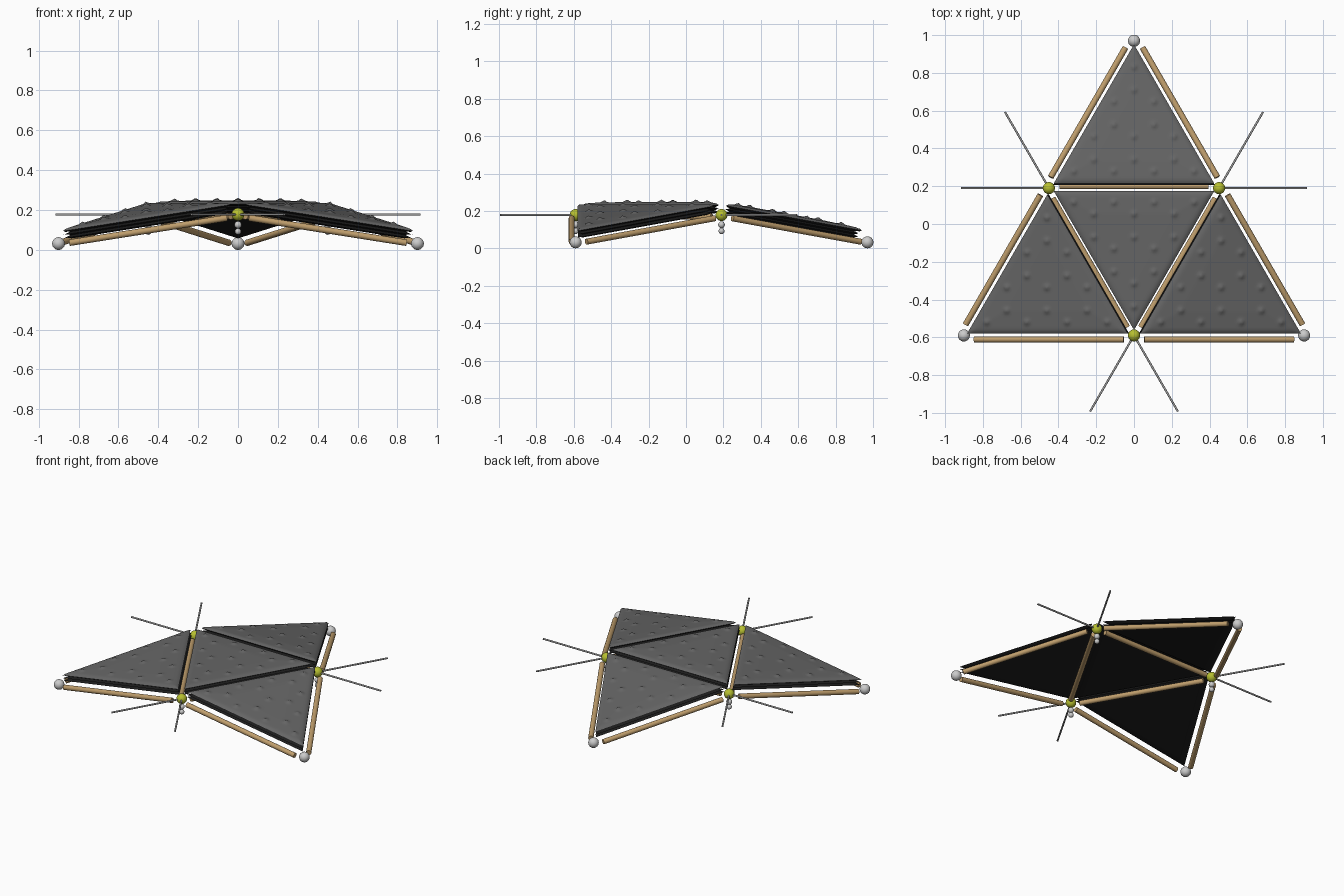
import bpy, bmesh, math
from mathutils import Vector

if "Cube" in bpy.data.objects:
    bpy.data.objects.remove(bpy.data.objects["Cube"])


def material(name, r, g, b):
    m = bpy.data.materials.new(name)
    m.diffuse_color = (r, g, b, 1)
    m.use_nodes = True
    m.node_tree.nodes["Principled BSDF"].inputs["Base Color"].default_value = m.diffuse_color
    return m


WOOD = material("tan wood", 0.52, 0.34, 0.15)
GREY = material("cushion grey", 0.13, 0.13, 0.13)
BLACK = material("backing black", 0.012, 0.012, 0.012)
WHITE = material("pale grey", 0.60, 0.60, 0.60)
LIME = material("yellow green", 0.47, 0.52, 0.03)
STEEL = material("steel grey", 0.36, 0.36, 0.36)

CY = -0.07                       # centre of the triangular frame
INNER_Z, OUTER_Z = 0.178, 0.036


def polar(radius, deg, z):
    a = math.radians(deg)
    return Vector((radius * math.cos(a), CY + radius * math.sin(a), z))


inner = [polar(0.52, a, INNER_Z) for a in (-90, 30, 150)]
outer = [polar(1.04, a, OUTER_Z) for a in (-30, 90, 210)]


def finish(bm, name, mats):
    me = bpy.data.meshes.new(name)
    bm.to_mesh(me)
    bm.free()
    for m in mats:
        me.materials.append(m)
    ob = bpy.data.objects.new(name, me)
    bpy.context.collection.objects.link(ob)
    bpy.ops.object.select_all(action='DESELECT')
    ob.select_set(True)
    bpy.context.view_layer.objects.active = ob
    bpy.ops.object.shade_smooth_by_angle(angle=math.radians(50))
    return ob


def ball(name, centre, radius, mat):
    bm = bmesh.new()
    bmesh.ops.create_uvsphere(bm, u_segments=24, v_segments=14, radius=radius)
    bmesh.ops.translate(bm, verts=bm.verts, vec=centre)
    finish(bm, name, [mat])


def rod(name, a, b, radius, mat):
    bm = bmesh.new()
    d = b - a
    bmesh.ops.create_cone(bm, cap_ends=True, segments=20, radius1=radius,
                          radius2=radius, depth=d.length)
    bm.transform(d.to_track_quat('Z', 'Y').to_matrix().to_4x4())
    bmesh.ops.translate(bm, verts=bm.verts, vec=(a + b) / 2)
    finish(bm, name, [mat])


def strut(name, a, b, offset):
    d = (b - a).normalized()
    mid = (a + b) / 2
    side = Vector((d.y, -d.x, 0)).normalized()
    if side.dot(mid - Vector((0, CY, mid.z))) < 0:
        side.negate()
    shift = side * offset + Vector((0, 0, -0.009))
    rod(name, a + d * 0.055 + shift, b - d * 0.055 + shift, 0.016, WOOD)


def pillow(name, tri, low, high, n, tufted):
    """Triangular pad with thin edges, lying between two heights above a panel."""
    a, b, c = tri
    normal = (b - a).cross(c - a).normalized()
    if normal.z < 0:
        b, c, normal = c, b, -normal
    mid = (a + b + c) / 3
    a, b, c = [mid + (p - mid) * 0.945 for p in (a, b, c)]
    tall = (b - a).length * 0.866
    # tufts sit at the centres of a four-way subdivided triangle
    tufts = []
    if tufted:
        for i in range(4):
            for j in range(4 - i):
                for s in (1, 2):
                    u, v = (i + s / 3) / 4, (j + s / 3) / 4
                    if u + v < 1:
                        tufts.append(a + (b - a) * u + (c - a) * v)
    bm = bmesh.new()
    half, centre = (high - low) / 2, (high + low) / 2
    grids = []
    for sign in (1, -1):
        grid = {}
        for i in range(n + 1):
            for j in range(n + 1 - i):
                k = n - i - j
                edge = min(i, j, k)
                if sign < 0 and edge == 0:
                    grid[i, j] = grids[0][i, j]
                    continue
                p = a + (b - a) * (i / n) + (c - a) * (j / n)
                d = edge / n * tall
                h = half * math.sqrt(min(1, d / 0.025))
                if sign > 0 and tufted:
                    h += 0.006 * min(1, d / 0.12)
                    near = min((p - t).length for t in tufts)
                    h += 0.013 * math.exp(-(near / 0.013) ** 2)
                # sides bow gently between the corners
                grid[i, j] = bm.verts.new(p + normal * (centre + sign * h))
        grids.append(grid)
        for i in range(n):
            for j in range(n - i):
                cells = [[(i, j), (i + 1, j), (i, j + 1)]]
                if i + j < n - 1:
                    cells.append([(i + 1, j), (i + 1, j + 1), (i, j + 1)])
                for cell in cells:
                    vs = [grid[q] for q in cell]
                    if sign < 0:
                        vs.reverse()
                        if all(0 in (q[0], q[1], n - q[0] - q[1]) for q in cell):
                            continue      # corner already closed by the top
                    f = bm.faces.new(vs)
                    f.material_index = 0 if sign > 0 and tufted else 1
    finish(bm, name, [GREY, BLACK])


# Panels: one level centre and three folding wings, each a stack of three pads
panels = [("centre", inner)]
for i in range(3):
    panels.append((f"wing_{i + 1}", [inner[i], outer[i], inner[(i + 1) % 3]]))
for label, tri in panels:
    pillow(f"{label}_bottom_pad", tri, 0.008, 0.026, 30, False)
    pillow(f"{label}_middle_pad", tri, 0.025, 0.043, 30, False)
    pillow(f"{label}_top_cushion", tri, 0.042, 0.064, 70, True)

# Wooden frame struts
for i in range(3):
    p, q, o = inner[i], inner[(i + 1) % 3], outer[i]
    strut(f"inner_strut_{i + 1}", p, q, 0.010)
    strut(f"wing_strut_{i + 1}_a", p, o, 0.021)
    strut(f"wing_strut_{i + 1}_b", q, o, 0.021)

# Joints: corner feet, hub balls with hanging beads, two spokes per hub
for i in range(3):
    ball(f"corner_foot_{i + 1}", outer[i] - Vector((0, 0, 0.004)), 0.032, WHITE)
    hub = inner[i]
    ball(f"hub_{i + 1}", hub, 0.032, LIME)
    ball(f"hub_bead_{i + 1}_a", hub - Vector((0, 0, 0.052)), 0.018, WHITE)
    ball(f"hub_bead_{i + 1}_b", hub - Vector((0, 0, 0.086)), 0.016, WHITE)
    for s in (-30, 30):
        ang = math.radians(-90 + 120 * i + s)
        tip = hub + Vector((math.cos(ang), math.sin(ang), 0)) * 0.465
        rod(f"spoke_{i + 1}_{'left' if s < 0 else 'right'}", hub, tip, 0.0055, STEEL)
